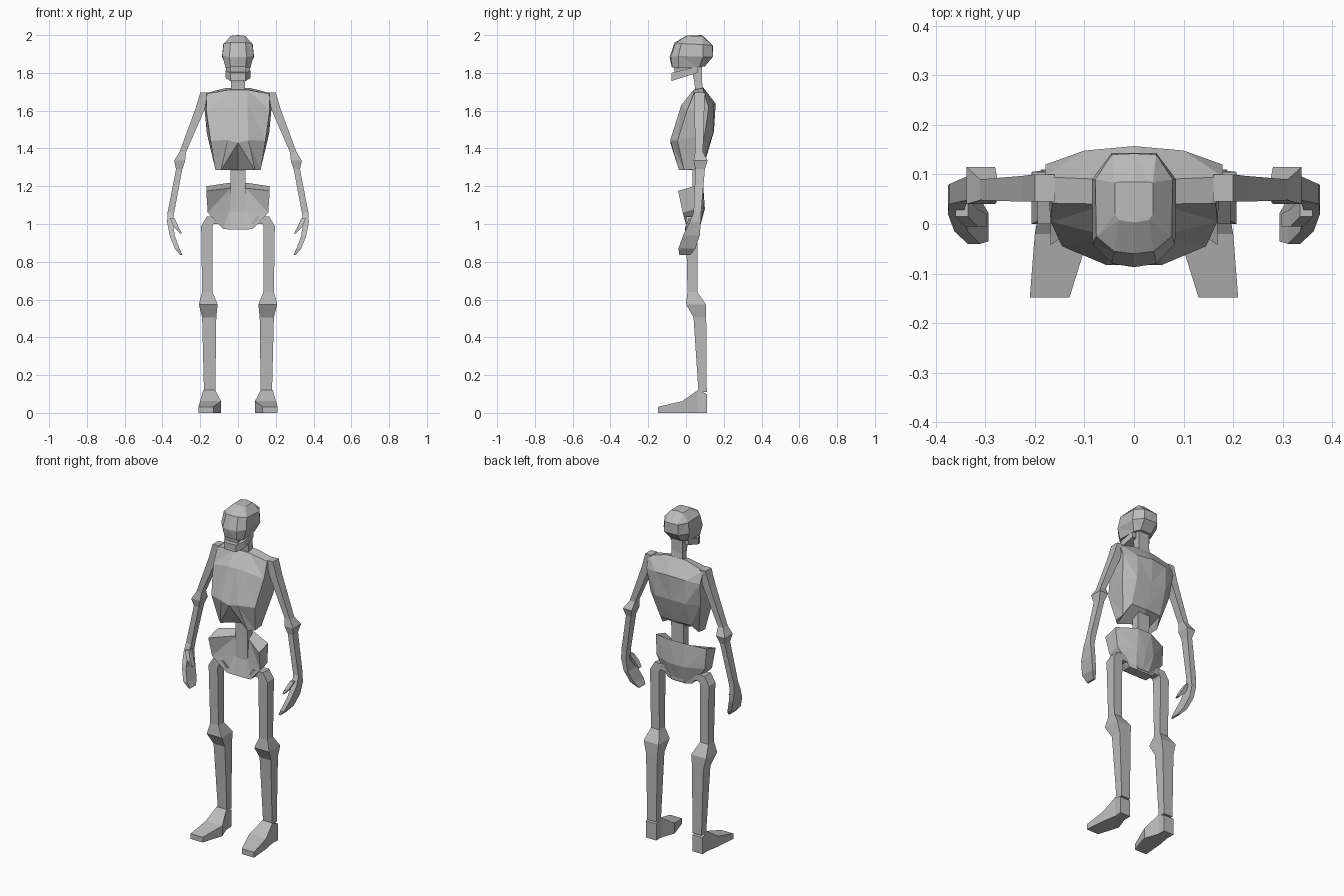
import bpy, bmesh

bone = bpy.data.materials.new("bone_grey")
bone.diffuse_color = (0.5, 0.5, 0.5, 1)


def finish(name, bm, mirror):
    """Turn a bmesh into an object, optionally mirrored across x."""
    bmesh.ops.recalc_face_normals(bm, faces=bm.faces)
    mesh = bpy.data.meshes.new(name)
    bm.to_mesh(mesh)
    bm.free()
    mesh.materials.append(bone)
    ob = bpy.data.objects.new(name, mesh)
    bpy.context.collection.objects.link(ob)
    if mirror:
        mod = ob.modifiers.new("mirror", 'MIRROR')
        mod.merge_threshold = 0.0005
    return ob


def box_loft(name, sections, along='z', mirror=True):
    """Four-sided tube through rectangles (x0, x1, v0, v1, position)."""
    bm = bmesh.new()
    rings = []
    for x0, x1, a, b, p in sections:
        corners = [(x0, a), (x1, a), (x1, b), (x0, b)]
        rings.append([bm.verts.new((x, v, p) if along == 'z' else (x, p, v))
                      for x, v in corners])
    for lo, hi in zip(rings, rings[1:]):
        for i in range(4):
            j = (i + 1) % 4
            bm.faces.new((lo[i], lo[j], hi[j], hi[i]))
    bm.faces.new(rings[0])
    bm.faces.new(rings[-1])
    return finish(name, bm, mirror)


def half_loft(name, rings):
    """Half body through open rings from front centre to back centre, mirrored."""
    bm = bmesh.new()
    vs = [[bm.verts.new(p) for p in ring] for ring in rings]
    for lo, hi in zip(vs, vs[1:]):
        for i in range(len(lo) - 1):
            bm.faces.new((lo[i], lo[i + 1], hi[i]))
            bm.faces.new((lo[i + 1], hi[i + 1], hi[i]))
    for ring in (vs[0], vs[-1]):
        n = len(ring)
        for i in range(n // 2 - 1):
            bm.faces.new((ring[i], ring[i + 1], ring[n - 2 - i], ring[n - 1 - i]))
    bmesh.ops.recalc_face_normals(bm, faces=bm.faces)
    bmesh.ops.dissolve_limit(bm, angle_limit=0.03, verts=bm.verts, edges=bm.edges)
    return finish(name, bm, True)


# Skull and jaw
half_loft("cranium", [
    [(0, -.075, 1.83), (.04, -.072, 1.83), (.065, -.04, 1.825),
     (.06, .07, 1.83), (.035, .1, 1.835), (0, .1, 1.835)],
    [(0, -.087, 1.885), (.045, -.08, 1.885), (.083, -.04, 1.89),
     (.085, .09, 1.885), (.045, .143, 1.885), (0, .143, 1.885)],
    [(0, -.06, 1.96), (.04, -.055, 1.96), (.076, -.025, 1.955),
     (.078, .09, 1.95), (.045, .14, 1.945), (0, .142, 1.945)],
    [(0, .003, 1.997), (.03, .008, 1.997), (.038, .02, 1.995),
     (.038, .083, 1.995), (.03, .085, 1.995), (0, .085, 2.0)]])
box_loft("upper_jaw", [(-.04, .04, -.06, .05, 1.795),
                       (-.045, .045, -.065, .06, 1.835)], mirror=False)
box_loft("jaw", [(-.04, .04, 1.757, 1.80, -.077),
                 (-.065, .065, 1.772, 1.812, -.03),
                 (-.06, .06, 1.80, 1.835, .06)], along='y', mirror=False)

# Neck and spine
box_loft("neck", [(-.04, .04, .05, .095, 1.69), (-.036, .036, .045, .085, 1.75),
                  (-.036, .036, .025, .085, 1.84)], mirror=False)
box_loft("spine", [(-.04, .04, .03, .075, .98), (-.04, .04, .035, .08, 1.2),
                   (-.04, .04, .035, .085, 1.4)], mirror=False)

# Rib cage with a notch under the breastbone
half_loft("rib_cage", [
    [(0, .03, 1.285), (.09, -.037, 1.285), (.12, -.01, 1.285),
     (.12, .05, 1.29), (.1, .1, 1.345), (0, .105, 1.345)],
    [(0, -.083, 1.43), (.055, -.083, 1.445), (.145, -.045, 1.44),
     (.165, .1, 1.48), (.1, .146, 1.49), (0, .148, 1.49)],
    [(0, -.025, 1.63), (.05, -.025, 1.63), (.168, .005, 1.6),
     (.178, .12, 1.62), (.1, .148, 1.63), (0, .157, 1.637)],
    [(0, .04, 1.71), (.05, .04, 1.71), (.165, .042, 1.69),
     (.18, .095, 1.69), (.065, .09, 1.72), (0, .092, 1.722)]])

# Pelvis with forward-reaching wings
half_loft("pelvis", [
    [(0, .01, .97), (.04, .01, .97), (.08, .005, .975),
     (.08, .06, .975), (.04, .07, .97), (0, .07, .97)],
    [(0, .035, 1.08), (.04, .035, 1.08), (.16, -.017, 1.06),
     (.16, .05, 1.08), (.06, .095, 1.08), (0, .1, 1.08)],
    [(0, .045, 1.19), (.04, .045, 1.19), (.168, -.042, 1.175),
     (.168, .045, 1.2), (.045, .09, 1.218), (0, .09, 1.218)]])

# Arms, running down into flat hands
box_loft("arm", [(.16, .2, .045, .1, 1.695), (.175, .225, .045, .097, 1.61),
                 (.275, .31, .048, .09, 1.38), (.28, .338, .04, .115, 1.335),
                 (.295, .328, .05, .1, 1.29), (.338, .373, .04, .08, 1.06)])
box_loft("hand", [(.338, .373, .04, .08, 1.06), (.345, .375, .02, .078, 1.01),
                  (.335, .362, -.015, .073, .94), (.31, .335, -.04, .05, .87),
                  (.293, .305, -.035, .022, .835)])
box_loft("thumb", [(.335, .36, .015, .05, 1.03), (.315, .34, -.005, .03, .985),
                   (.297, .307, -.005, .02, .95)])

# Legs and feet
box_loft("hip_joint", [(.07, .125, .005, .06, 1.0), (.1, .165, .0, .06, 1.04)])
box_loft("leg", [(.11, .165, .0, .06, 1.04), (.135, .195, .0, .062, .99),
                 (.135, .19, .008, .06, .64), (.108, .207, .0, .105, .575),
                 (.115, .19, .04, .107, .505), (.12, .18, .066, .11, .11)])
box_loft("foot", [(.12, .188, 0, .1, .11), (.12, .185, 0, .12, .062),
                  (.09, .2, 0, .062, -.02), (.13, .21, 0, .032, -.148)], along='y')
